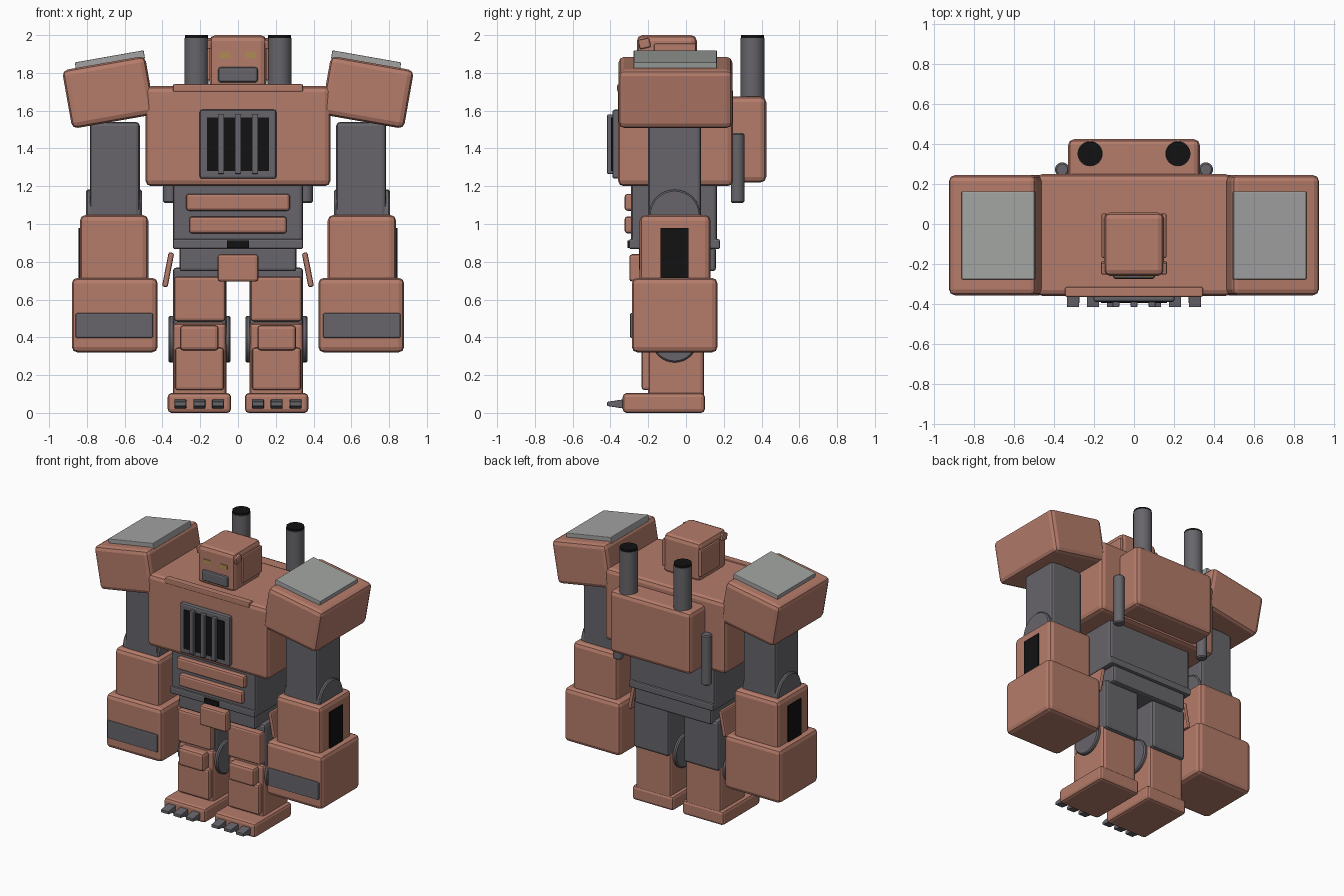
import bpy, bmesh
from math import radians, pi
from mathutils import Matrix, Vector

if "Cube" in bpy.data.objects:
    bpy.data.objects.remove(bpy.data.objects["Cube"])


def material(name, rgb):
    m = bpy.data.materials.new(name)
    m.diffuse_color = (*rgb, 1)
    m.use_nodes = True
    m.node_tree.nodes["Principled BSDF"].inputs["Base Color"].default_value = m.diffuse_color
    return m


RUST = material("rust_paint", (0.46, 0.20, 0.145))
STEEL = material("dark_steel", (0.135, 0.13, 0.145))
BLACK = material("black", (0.006, 0.006, 0.006))
PALE = material("pale_metal", (0.36, 0.37, 0.36))
AMBER = material("amber", (0.42, 0.27, 0.08))


def finish(name, bm, mat):
    bmesh.ops.recalc_face_normals(bm, faces=bm.faces)
    me = bpy.data.meshes.new(name)
    bm.to_mesh(me)
    bm.free()
    me.materials.append(mat)
    ob = bpy.data.objects.new(name, me)
    bpy.context.collection.objects.link(ob)
    return ob


def bevel(ob, width, segments=2):
    if width:
        b = ob.modifiers.new("bevel", "BEVEL")
        b.width, b.segments = width, segments
        b.limit_method = "ANGLE"


def box(name, x, y, z, mat=RUST, bev=0.02, tilt=0, tip=None):
    """Box from (min, max) ranges; tilt turns it about y, tip scales the front face."""
    bm = bmesh.new()
    bmesh.ops.create_cube(bm, size=1)
    size = Vector([abs(r[1] - r[0]) for r in (x, y, z)])
    bmesh.ops.scale(bm, vec=size, verts=bm.verts)
    if tip:
        for v in bm.verts:
            if v.co.y < 0:
                v.co.x *= tip[0]
                v.co.z *= tip[1]
    ob = finish(name, bm, mat)
    ob.location = [(r[0] + r[1]) / 2 for r in (x, y, z)]
    ob.rotation_euler.y = radians(tilt)
    bevel(ob, bev)
    return ob


def cyl(name, centre, r, length, axis="Z", mat=STEEL, bev=0.008, n=32):
    bm = bmesh.new()
    bmesh.ops.create_cone(bm, cap_ends=True, segments=n, radius1=r, radius2=r, depth=length)
    if axis == "X":
        bmesh.ops.rotate(bm, matrix=Matrix.Rotation(pi / 2, 3, "Y"), verts=bm.verts)
    ob = finish(name, bm, mat)
    ob.location = centre
    bevel(ob, bev, 1)
    bpy.context.view_layer.objects.active = ob
    ob.select_set(True)
    bpy.ops.object.shade_smooth_by_angle(angle=radians(30))
    ob.select_set(False)
    return ob


def span(w):
    return (-w, w)


# Chest, collar lip and backpack
box("chest", span(0.49), (-0.36, 0.25), (1.20, 1.73), bev=0.03)
box("collar_lip", span(0.345), (-0.365, -0.315), (1.70, 1.74), bev=0.008)
box("backpack", span(0.33), (0.2, 0.425), (1.22, 1.675), bev=0.03)

# Chest grille
box("grille_frame", span(0.203), (-0.39, -0.33), (1.24, 1.605), STEEL, 0.012)
box("grille_opening", span(0.165), (-0.397, -0.37), (1.28, 1.565), BLACK, 0)
for i in (-1, 0, 1):
    c = i * 0.09
    box("grille_bar", (c - 0.017, c + 0.017), (-0.417, -0.38), (1.265, 1.58), STEEL, 0.005)

# Waist, belt and pelvis
box("abdomen", span(0.345), (-0.29, 0.165), (0.89, 1.23), STEEL, 0.02)
box("upper_belly_plate", span(0.275), (-0.325, -0.27), (1.07, 1.16), bev=0.015)
box("lower_belly_plate", span(0.258), (-0.325, -0.27), (0.95, 1.04), bev=0.015)
box("belt", span(0.345), (-0.302, 0.18), (0.867, 0.92), STEEL, 0.01)
box("buckle", span(0.058), (-0.31, -0.28), (0.873, 0.912), BLACK, 0)
box("pelvis", span(0.31), (-0.25, 0.158), (0.75, 0.88), STEEL, 0.015)
box("pelvis_plate", span(0.108), (-0.30, -0.23), (0.695, 0.84), bev=0.015)

# Head
box("head", span(0.15), (-0.26, 0.057), (1.715, 2.0), bev=0.03)
box("mouth_guard", span(0.105), (-0.275, -0.22), (1.75, 1.83), STEEL, 0.012)


def side(s):
    """All parts that come in left and right pairs."""
    def sbox(name, x, y, z, mat=RUST, bev=0.02, tilt=0, tip=None):
        xs = sorted((s * x[0], s * x[1]))
        return box(name, xs, y, z, mat, bev, s * tilt, tip)

    # Face
    sbox("eye", (0.04, 0.097), (-0.265, -0.24), (1.88, 1.908), AMBER, 0)
    sbox("ear_panel", (0.135, 0.163), (-0.17, 0.053), (1.76, 1.955), bev=0.008)
    fin = sbox("ear_fin", (0.135, 0.165), (-0.25, -0.19), (1.93, 1.98), bev=0.008)
    fin.rotation_euler.x = radians(12)

    # Exhausts
    cyl("smokestack", (s * 0.22, 0.352, 1.79), 0.063, 0.39, bev=0)
    cyl("smokestack_mouth", (s * 0.22, 0.352, 1.985), 0.06, 0.03, mat=BLACK, bev=0)
    cyl("side_pipe", (s * 0.36, 0.273, 1.297), 0.036, 0.37, n=20)

    # Shoulder, tilted outward, with a plate on its top
    sbox("shoulder", (0.462, 0.908), (-0.357, 0.245), (1.54, 1.854), bev=0.03, tilt=10)
    c = Vector((0.685, 0, 1.697)) + Matrix.Rotation(radians(10), 3, "Y") @ Vector((-0.036, 0, 0.165))
    sbox("shoulder_plate", (c.x - 0.185, c.x + 0.185), (-0.277, 0.163),
         (c.z - 0.022, c.z + 0.022), PALE, 0.004, 10)

    # Arm
    sbox("upper_arm", (0.52, 0.783), (-0.2, 0.08), (1.02, 1.54), STEEL, 0.02)
    cyl("elbow", (s * 0.657, -0.06, 1.045), 0.137, 0.295, "X")
    sbox("forearm", (0.475, 0.837), (-0.245, 0.13), (0.66, 1.048), bev=0.03)
    sbox("forearm_vent", (0.81, 0.845), (-0.135, 0.013), (0.68, 0.98), BLACK, 0)
    sbox("fist", (0.425, 0.88), (-0.287, 0.167), (0.32, 0.715), bev=0.03)
    sbox("knuckle_plate", (0.45, 0.86), (-0.297, -0.26), (0.397, 0.528), STEEL, 0.008)

    # Leg
    sbox("hip_skirt", (0.355, 0.385), (-0.14, 0.11), (0.665, 0.85), bev=0.01, tilt=-11)
    sbox("thigh", (0.06, 0.345), (-0.18, 0.12), (0.4, 0.77), STEEL, 0.02)
    sbox("thigh_plate", (0.067, 0.338), (-0.225, -0.16), (0.485, 0.722), bev=0.015)
    cyl("knee", (s * 0.204, -0.06, 0.39), 0.123, 0.33, "X")
    sbox("shin", (0.062, 0.345), (-0.2, 0.095), (0.08, 0.475), bev=0.02)
    sbox("shin_plate", (0.075, 0.333), (-0.235, -0.18), (0.12, 0.345), bev=0.015)
    sbox("knee_cap", (0.102, 0.308), (-0.262, -0.18), (0.33, 0.465), bev=0.02)
    sbox("foot", (0.037, 0.372), (-0.335, 0.1), (0, 0.105), bev=0.02)
    for i in range(3):
        c = 0.105 + i * 0.1
        sbox("toe", (c - 0.032, c + 0.032), (-0.417, -0.31), (0.02, 0.075), STEEL, 0.004, tip=(0.95, 0.4))


for s in (-1, 1):
    side(s)
